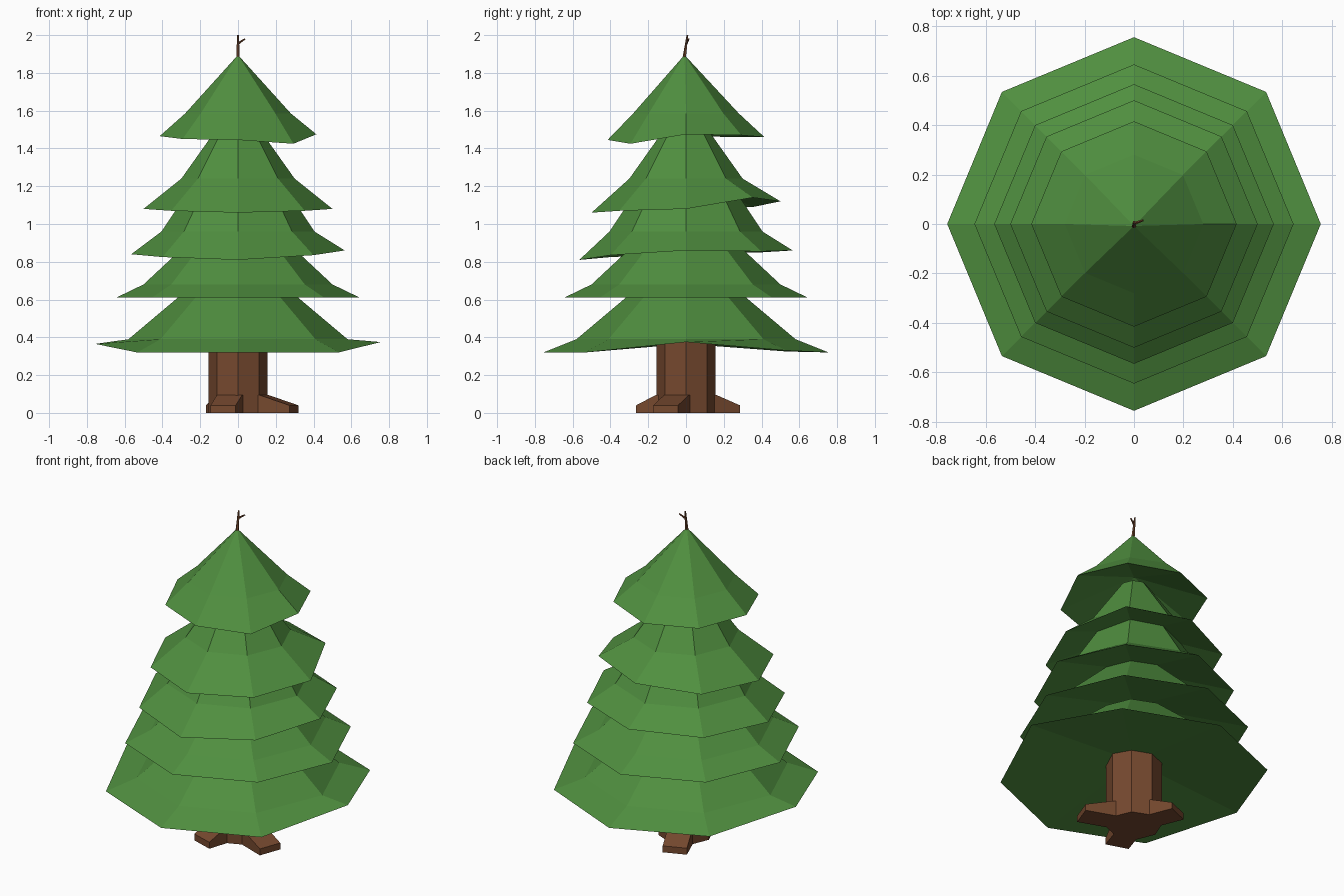
import bpy, bmesh, math
from mathutils import Vector

if "Cube" in bpy.data.objects:
    bpy.data.objects.remove(bpy.data.objects["Cube"])


def material(name, rgb):
    m = bpy.data.materials.new(name)
    m.diffuse_color = (*rgb, 1)
    m.use_nodes = True
    m.node_tree.nodes["Principled BSDF"].inputs["Base Color"].default_value = m.diffuse_color
    return m


GREEN = material("needle_green", (0.08, 0.275, 0.05))
BROWN = material("bark_brown", (0.18, 0.066, 0.028))


def finish(name, bm, mat):
    bmesh.ops.recalc_face_normals(bm, faces=bm.faces)
    me = bpy.data.meshes.new(name)
    bm.to_mesh(me)
    bm.free()
    me.materials.append(mat)
    ob = bpy.data.objects.new(name, me)
    bpy.context.collection.objects.link(ob)
    return ob


def ring(bm, radius, heights, n=8):
    return [bm.verts.new((radius * math.cos(i * math.tau / n),
                          radius * math.sin(i * math.tau / n), heights[i]))
            for i in range(n)]


def bridge(bm, a, b):
    n = len(a)
    for i in range(n):
        j = (i + 1) % n
        bm.faces.new((a[i], a[j], b[j], b[i]))


def fan(bm, loop, point):
    tip = bm.verts.new(point)
    for i, v in enumerate(loop):
        bm.faces.new((v, loop[(i + 1) % len(loop)], tip))


# Foliage tier: drooping uneven rim, flared skirt, steeper cone, recessed underside
def tier(name, rim_r, rim_z, mid, top, hollow):
    bm = bmesh.new()
    rim = ring(bm, rim_r, rim_z)
    middle = ring(bm, mid[0], [mid[1]] * 8)
    bridge(bm, rim, middle)
    if top[0] > 0:
        upper = ring(bm, top[0], [top[1]] * 8)
        bridge(bm, middle, upper)
        bm.faces.new(upper)
    else:
        fan(bm, middle, (0, -0.008, top[1]))
    fan(bm, rim, (0, 0, sum(rim_z) / 8 + hollow))
    finish(name, bm, GREEN)


tier("foliage_tier_1", 0.755, [.375, .33, .32, .325, .365, .32, .32, .32],
     (0.58, 0.39), (0.2, 0.71), 0.085)
tier("foliage_tier_2", 0.645, [.61] * 8, (0.5, 0.68), (0.2, 0.96), 0.17)
tier("foliage_tier_3", 0.565, [.86, .855, .86, .85, .84, .825, .81, .835],
     (0.405, 0.96), (0.2, 1.27), 0.17)
tier("foliage_tier_4", 0.5, [1.08, 1.14, 1.12, 1.09, 1.08, 1.07, 1.06, 1.07],
     (0.3, 1.24), (0.08, 1.55), 0.17)
tier("foliage_tier_5", 0.415, [1.475, 1.47, 1.46, 1.46, 1.465, 1.45, 1.445, 1.425],
     (0.28, 1.585), (0, 1.895), 0.16)

# Trunk
bm = bmesh.new()
low, high = ring(bm, 0.157, [0] * 8), ring(bm, 0.157, [0.45] * 8)
bridge(bm, low, high)
bm.faces.new(low)
bm.faces.new(high)
finish("trunk", bm, BROWN)


# Roots: side profile extruded across its width, turned around the trunk
def root(name, angle, length, half=0.07):
    bm = bmesh.new()
    a = math.radians(angle)
    out = Vector((math.cos(a), math.sin(a), 0))
    side = Vector((-out.y, out.x, 0))
    profile = [(0.02, 0), (length, 0), (length, 0.04), (0.145, 0.095), (0.02, 0.095)]
    sides = [[bm.verts.new(out * r + side * s + Vector((0, 0, z))) for r, z in profile]
             for s in (-half, half)]
    bridge(bm, *sides)
    for s in sides:
        bm.faces.new(s)
    finish(name, bm, BROWN)


root("right_root", -20, 0.315)
root("front_root", -108, 0.255)
root("back_root", 112, 0.28)


# Bare twig at the tip
def twig(name, start, end, r1, r2):
    start, end = Vector(start), Vector(end)
    bm = bmesh.new()
    bmesh.ops.create_cone(bm, cap_ends=True, segments=5, radius1=r1, radius2=r2,
                          depth=(end - start).length)
    ob = finish(name, bm, BROWN)
    ob.location = (start + end) / 2
    ob.rotation_mode = 'QUATERNION'
    ob.rotation_quaternion = (end - start).to_track_quat('Z', 'Y')


twig("tip_twig", (0, -0.01, 1.87), (0, 0.008, 2.0), 0.01, 0.005)
twig("side_twig", (0, 0.002, 1.955), (0.037, 0.015, 1.98), 0.007, 0.004)
